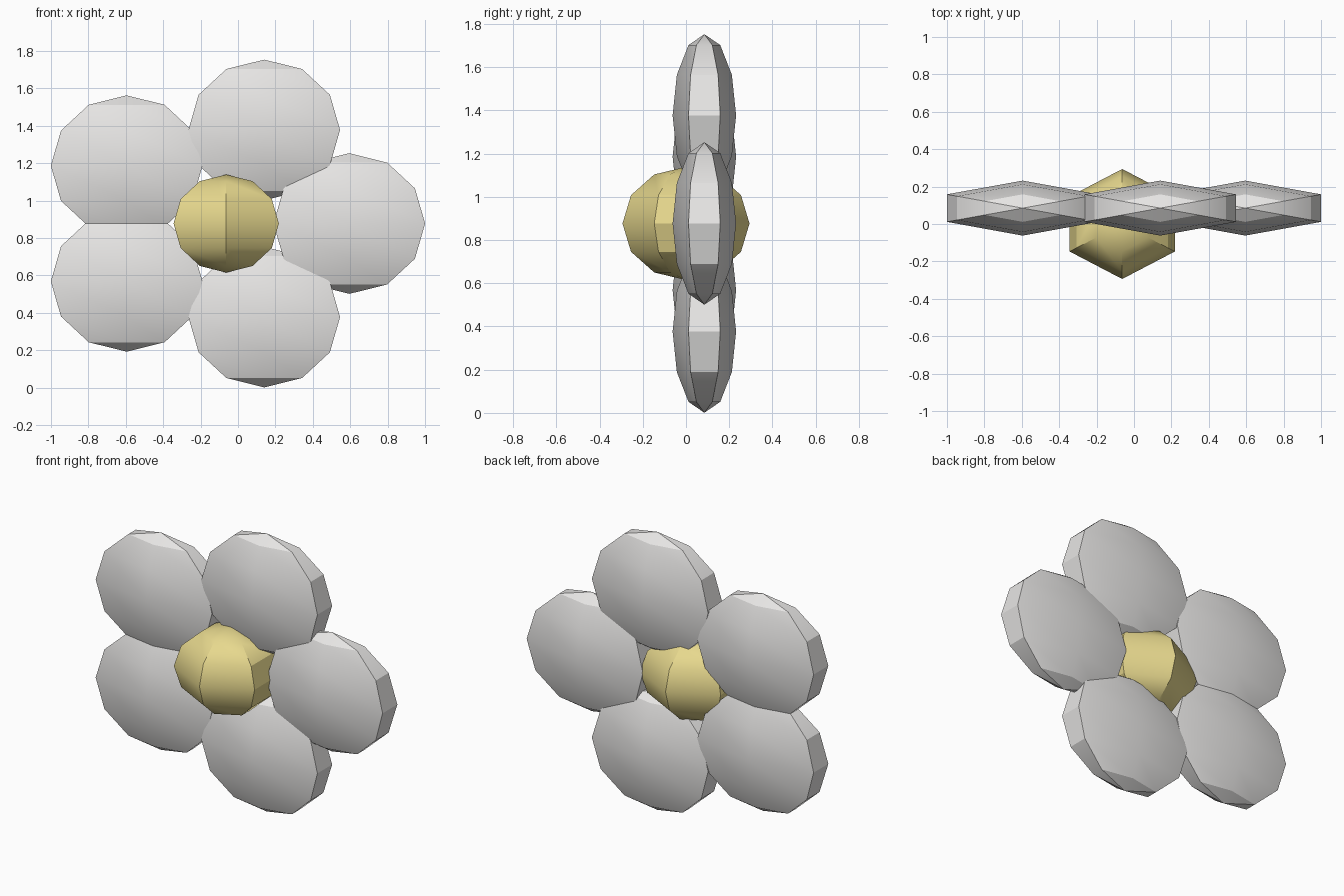
import bpy
import bmesh
import math
from mathutils import Matrix, Vector

cube = bpy.data.objects.get("Cube")
if cube:
    bpy.data.objects.remove(cube, do_unlink=True)


def make_material(name, rgb):
    mat = bpy.data.materials.new(name)
    mat.use_nodes = True
    mat.diffuse_color = (*rgb, 1)
    mat.node_tree.nodes["Principled BSDF"].inputs["Base Color"].default_value = (*rgb, 1)
    return mat


def six_sided_ball(name, radii, location, mat):
    """Spin a half circle of six steps into six segments, ridges facing front and back."""
    bm = bmesh.new()
    angles = [math.pi * i / 6 for i in range(7)]
    verts = [bm.verts.new((0, -math.sin(a), math.cos(a))) for a in angles]
    edges = [bm.edges.new(pair) for pair in zip(verts, verts[1:])]
    bmesh.ops.spin(bm, geom=verts + edges, cent=(0, 0, 0), axis=(0, 0, 1),
                   angle=2 * math.pi, steps=6)
    bmesh.ops.remove_doubles(bm, verts=bm.verts[:], dist=1e-4)
    bmesh.ops.transform(bm, matrix=Matrix.Diagonal(Vector((*radii, 1))), verts=bm.verts[:])
    bmesh.ops.recalc_face_normals(bm, faces=bm.faces[:])
    mesh = bpy.data.meshes.new(name)
    bm.to_mesh(mesh)
    bm.free()
    mesh.materials.append(mat)
    obj = bpy.data.objects.new(name, mesh)
    obj.location = location
    bpy.context.collection.objects.link(obj)
    bpy.ops.object.select_all(action='DESELECT')
    obj.select_set(True)
    bpy.context.view_layer.objects.active = obj
    bpy.ops.object.shade_smooth_by_angle(angle=math.radians(30.5))
    return obj


petal_grey = make_material("petal grey", (0.8, 0.79, 0.78))
centre_yellow = make_material("centre yellow", (0.8, 0.69, 0.27))

CENTRE_X, CENTRE_Z = -0.063, 0.877

# Flower centre
six_sided_ball("flower_centre", (0.325, 0.294, 0.262), (CENTRE_X, 0, CENTRE_Z), centre_yellow)

# Five flattened petals on a slightly squashed ring
for i in range(5):
    a = math.tau * i / 5
    six_sided_ball(f"petal_{i + 1}", (0.468, 0.147, 0.376),
                   (CENTRE_X + 0.658 * math.cos(a), 0.085, CENTRE_Z + 0.526 * math.sin(a)),
                   petal_grey)
